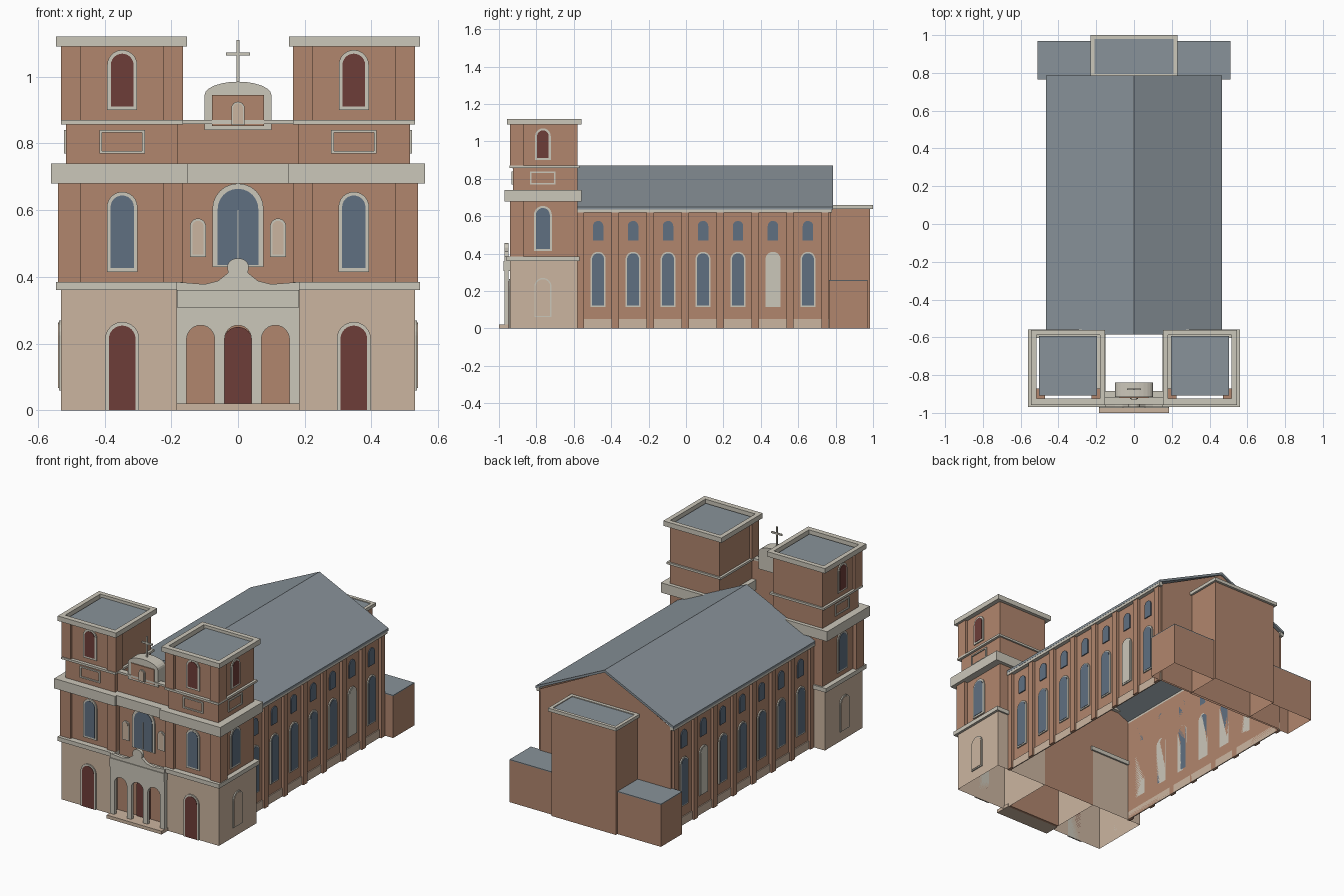
import bpy, bmesh, math

cube = bpy.data.objects.get("Cube")
if cube:
    bpy.data.objects.remove(cube, do_unlink=True)


def material(name, rgb):
    m = bpy.data.materials.new(name)
    m.use_nodes = True
    m.diffuse_color = (*rgb, 1)
    m.node_tree.nodes["Principled BSDF"].inputs["Base Color"].default_value = (*rgb, 1)
    return m


BRICK = material("brick", (0.44, 0.24, 0.155))
TAN = material("tan_stone", (0.60, 0.46, 0.35))
CREAM = material("cream_trim", (0.60, 0.57, 0.49))
GLASS = material("blue_glass", (0.115, 0.16, 0.22))
RED = material("dark_red_wood", (0.155, 0.047, 0.04))
SLATE = material("grey_roof", (0.25, 0.29, 0.32))


def prism(name, pts, d0, d1, mat, axis="y", shell=False):
    """Extrude an outline (u, z) along y or x; a shell loses its top and bottom."""
    bm = bmesh.new()
    place = (lambda u, z, d: (u, d, z)) if axis == "y" else (lambda u, z, d: (d, u, z))
    a = [bm.verts.new(place(u, z, d0)) for u, z in pts]
    b = [bm.verts.new(place(u, z, d1)) for u, z in pts]
    bm.faces.new(a)
    bm.faces.new(b[::-1])
    n = len(pts)
    for i in range(n):
        j = (i + 1) % n
        bm.faces.new((a[j], a[i], b[i], b[j]))
    bmesh.ops.recalc_face_normals(bm, faces=bm.faces)
    if shell:
        caps = [f for f in bm.faces if abs(f.normal.z) > 0.5]
        bmesh.ops.delete(bm, geom=caps, context="FACES")
    mesh = bpy.data.meshes.new(name)
    bm.to_mesh(mesh)
    bm.free()
    mesh.materials.append(mat)
    ob = bpy.data.objects.new(name, mesh)
    bpy.context.collection.objects.link(ob)
    return ob


def rect(u0, u1, z0, z1):
    return [(u0, z0), (u1, z0), (u1, z1), (u0, z1)]


def box(name, xs, ys, zs, mat, shell=False):
    return prism(name, rect(*xs, *zs), *ys, mat, shell=shell)


def ring(name, xs, ys, zs, wx, wy, mat):
    """Rectangular cornice made of four bars."""
    (x0, x1), (y0, y1) = sorted(xs), ys
    box(name + "_front", (x0, x1), (y0, y0 + wy), zs, mat)
    box(name + "_back", (x0, x1), (y1 - wx, y1), zs, mat)
    box(name + "_side_a", (x0, x0 + wx), (y0 + wy, y1 - wx), zs, mat)
    box(name + "_side_b", (x1 - wx, x1), (y0 + wy, y1 - wx), zs, mat)


def arc(c, half, spring, rise, n=12):
    return [(c + half * math.cos(math.pi * i / n), spring + rise * math.sin(math.pi * i / n))
            for i in range(n + 1)]


def arch(c, half, z0, top, rise=None):
    rise = rise or half
    return [(c - half, z0), (c + half, z0)] + arc(c, half, top - rise, rise)


def window(name, c, half, z0, top, wall, out, fill, axis="y", rim=0.011, sill=0.011):
    """Arched frame plate with a filled opening, standing off a wall."""
    prism(name + "_frame", arch(c, half, z0, top), wall, wall + out * 0.007, CREAM, axis)
    prism(name + "_pane", arch(c, half - rim, z0 + sill, top - rim),
          wall, wall + out * 0.009, fill, axis)


def panel(name, c, half, z0, z1, wall, out, axis):
    t = 0.008
    for k, (u0, u1, a, b) in enumerate(((c - half, c + half, z0, z0 + t),
                                        (c - half, c + half, z1 - t, z1),
                                        (c - half, c - half + t, z0 + t, z1 - t),
                                        (c + half - t, c + half, z0 + t, z1 - t))):
        prism(f"{name}_{k}", rect(u0, u1, a, b), wall, wall + out * 0.007, CREAM, axis)


# Twin towers
FRONT, BACK = -0.925, -0.58
for s, side in ((1, "left"), (-1, "right")):
    t = side + "_tower_"
    sx = lambda a, b: tuple(sorted((s * a, s * b)))
    box(t + "base", sx(0.18, 0.53), (-0.94, BACK), (0, 0.36), TAN, shell=True)
    box(t + "shaft", sx(0.18, 0.515), (FRONT, BACK), (0.36, 1.095), BRICK, shell=True)
    ring(t + "base_band", sx(0.165, 0.545), (-0.96, -0.57), (0.36, 0.385), 0.03, 0.035, CREAM)
    ring(t + "main_cornice", sx(0.15, 0.56), (-0.97, -0.558), (0.68, 0.74), 0.045, 0.045, CREAM)
    ring(t + "upper_band", sx(0.165, 0.53), (-0.945, -0.57), (0.857, 0.87), 0.015, 0.02, CREAM)
    ring(t + "top_cornice", sx(0.153, 0.545), (-0.957, -0.56), (1.09, 1.12), 0.028, 0.032, CREAM)
    box(t + "roof", sx(0.196, 0.503), (-0.908, -0.592), (1.095, 1.105), SLATE)
    # Corner pilasters on the two upper storeys
    for label, edge, z in (("middle", 0.54, (0.385, 0.68)), ("upper", 0.53, (0.87, 1.09))):
        box(t + label + "_outer_pilaster", sx(0.47, edge), (-0.94, -0.87), z, BRICK)
        box(t + label + "_inner_pilaster", sx(0.165, 0.225), (-0.94, -0.87), z, BRICK)
    # Openings on the front and the outer side
    fx, sy, wall = s * 0.347, -0.765, s * 0.515
    window(t + "front_door", fx, 0.051, 0, 0.265, -0.94, -1, RED, sill=0.001)
    window(t + "front_window", fx, 0.046, 0.415, 0.655, FRONT, -1, GLASS)
    window(t + "front_belfry", fx, 0.045, 0.90, 1.08, FRONT, -1, RED)
    panel(t + "front_panel", fx, 0.068, 0.77, 0.84, FRONT, -1, "y")
    window(t + "side_blind_arch", sy, 0.046, 0.06, 0.27, s * 0.53, s, TAN, "x", 0.007, 0.007)
    window(t + "side_window", sy, 0.048, 0.415, 0.655, wall, s, GLASS, "x")
    window(t + "side_belfry", sy, 0.042, 0.90, 1.07, wall, s, RED, "x")
    panel(t + "side_panel", sy, 0.068, 0.77, 0.84, wall, s, "x")

# Central facade between the towers
WALL = -0.905
box("facade_wall", (-0.18, 0.18), (WALL, -0.89), (0, 0.86), BRICK)
box("facade_cornice", (-0.15, 0.15), (-0.955, -0.895), (0.68, 0.74), CREAM)
box("facade_coping", (-0.165, 0.165), (-0.92, -0.885), (0.858, 0.87), CREAM)
window("great_window", 0, 0.077, 0.43, 0.68, WALL, -1, GLASS, rim=0.016, sill=0.005)
box("great_window_mullion", (-0.002, 0.002), (-0.917, WALL), (0.44, 0.60), CREAM)
for s, side in ((1, "left"), (-1, "right")):
    window(side + "_niche", s * 0.12, 0.024, 0.46, 0.575, WALL, -1, TAN, rim=0.007, sill=0.007)
    box(side + "_facade_pilaster", sorted((s * 0.165, s * 0.18)), (-0.925, WALL),
        (0.36, 0.68), BRICK)

# Bell gable and cross
prism("bell_gable", [(-0.1, 0.84), (0.1, 0.84)] + arc(0, 0.1, 0.945, 0.04), -0.915, -0.84, CREAM)
prism("bell_gable_panel", rect(-0.078, 0.078, 0.852, 0.945), -0.92, -0.915, BRICK)
window("bell_gable_niche", 0, 0.02, 0.855, 0.925, -0.92, -1, TAN, rim=0.005, sill=0.003)
box("cross_post", (-0.004, 0.004), (-0.879, -0.871), (0.98, 1.11), CREAM)
box("cross_arm", (-0.036, 0.036), (-0.879, -0.871), (1.063, 1.073), CREAM)

# Portico with three arches and a raised crest
half_crest = [(0.185, 0.385), (0.10, 0.378), (0.06, 0.388), (0.03, 0.412)]
outline = [(-0.185, 0.02)] + [(-x, z) for x, z in half_crest]
outline += arc(0, 0.032, 0.43, 0.026)[::-1] + half_crest[::-1] + [(0.185, 0.02)]
for c, half, rise in ((0.112, 0.042, 0.042), (0, 0.04, 0.04), (-0.112, 0.042, 0.042)):
    outline += [(c + half, 0.02)] + arc(c, half, 0.255 - rise, rise) + [(c - half, 0.02)]
prism("portico_front", outline, -0.97, -0.95, CREAM)
box("portico_entablature", (-0.183, 0.183), (-0.975, WALL), (0.308, 0.36), CREAM)
box("portico_step", (-0.185, 0.185), (-1.0, WALL), (0, 0.02), TAN)
prism("main_door", arch(0, 0.044, 0.02, 0.25), -0.913, WALL, RED)

# Nave with a pitched roof
prism("nave_walls", [(-0.44, 0), (0.44, 0), (0.44, 0.635), (0, 0.855), (-0.44, 0.635)],
      -0.58, 0.775, BRICK, shell=True)
prism("nave_roof", [(-0.465, 0.635), (-0.465, 0.65), (0, 0.87), (0.465, 0.65),
                    (0.465, 0.635), (0, 0.855)], -0.585, 0.785, SLATE)
BAY = 0.187
for s, side in ((1, "left"), (-1, "right")):
    wall = s * 0.44
    prism(side + "_eaves", rect(-0.58, 0.78, 0.62, 0.648), wall, s * 0.463, CREAM, "x")
    prism(side + "_plinth", rect(-0.58, 0.77, 0, 0.05), wall, s * 0.446, TAN, "x")
    for i in range(8):
        y = -0.565 + BAY * i
        prism(f"{side}_pilaster_{i}", rect(y - 0.019, y + 0.019, 0, 0.62), wall, s * 0.458,
              BRICK, "x")
    for i in range(7):
        y = -0.47 + BAY * i
        blind = i == 5
        window(f"{side}_nave_window_{i}", y, 0.04, 0.115, 0.41, wall, s,
               CREAM if blind else GLASS, "x", rim=0.008, sill=0.008)
        prism(f"{side}_high_window_{i}", arch(y, 0.028, 0.47, 0.575), wall, wall + s * 0.006,
              GLASS, "x")

# Chancel block and low side rooms at the back
box("chancel", (-0.217, 0.217), (0.76, 0.985), (0, 0.645), BRICK, shell=True)
ring("chancel_cornice", (-0.23, 0.23), (0.775, 1.0), (0.64, 0.66), 0.02, 0.02, CREAM)
box("chancel_roof", (-0.217, 0.217), (0.78, 0.985), (0.645, 0.655), SLATE)
for s, side in ((1, "left"), (-1, "right")):
    xs = sorted((s * 0.217, s * 0.51))
    box(side + "_sacristy", xs, (0.765, 0.97), (0, 0.255), BRICK, shell=True)
    box(side + "_sacristy_roof", xs, (0.765, 0.97), (0.253, 0.26), SLATE)
